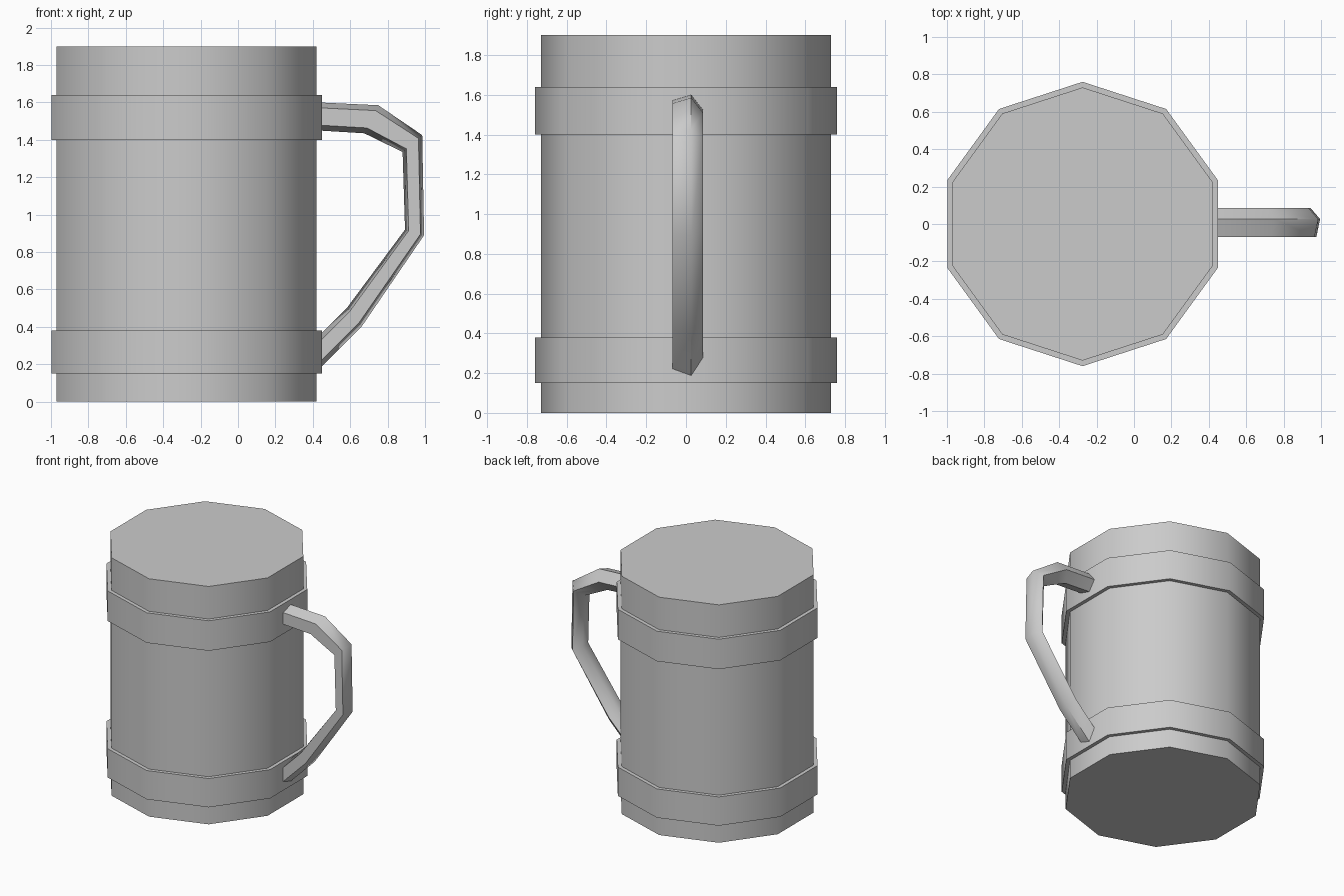
import bpy, bmesh
from math import sin, cos, pi, radians
from mathutils import Vector

cube = bpy.data.objects.get("Cube")
if cube:
    bpy.data.objects.remove(cube, do_unlink=True)

grey = bpy.data.materials.new("plain grey")
grey.use_nodes = True
colour = (0.6, 0.6, 0.6, 1)
grey.diffuse_color = colour
grey.node_tree.nodes["Principled BSDF"].inputs["Base Color"].default_value = colour

AXIS = -0.275  # x of the mug body centre


def finish(name, bm):
    bmesh.ops.recalc_face_normals(bm, faces=bm.faces)
    mesh = bpy.data.meshes.new(name)
    bm.to_mesh(mesh)
    bm.free()
    obj = bpy.data.objects.new(name, mesh)
    bpy.context.collection.objects.link(obj)
    mesh.materials.append(grey)
    bpy.ops.object.select_all(action="DESELECT")
    obj.select_set(True)
    bpy.context.view_layer.objects.active = obj
    bpy.ops.object.shade_smooth_by_angle(angle=radians(60))


def loft(name, rings):
    """Skin a list of point rings and close both ends."""
    bm = bmesh.new()
    loops = [[bm.verts.new(p) for p in ring] for ring in rings]
    n = len(loops[0])
    for a, b in zip(loops, loops[1:]):
        for i in range(n):
            j = (i + 1) % n
            bm.faces.new((a[i], a[j], b[j], b[i]))
    bm.faces.new(loops[0])
    bm.faces.new(loops[-1])
    finish(name, bm)


def decagon(radius, z):
    return [(AXIS + radius * sin(i * pi / 5), radius * cos(i * pi / 5), z)
            for i in range(10)]


# Ten-sided body and its two raised bands
for name, radius, low, high in (("mug_body", 0.73, 0, 1.9),
                                ("lower_band", 0.76, 0.15, 0.38),
                                ("upper_band", 0.76, 1.4, 1.64)):
    loft(name, [decagon(radius, low), decagon(radius, high)])

# Handle: pentagon section swept along matching outer and inner outline points
outer = [(0.43, 1.6), (0.75, 1.585), (0.985, 1.425), (0.995, 0.89), (0.66, 0.4), (0.43, 0.17)]
inner = [(0.43, 1.45), (0.675, 1.435), (0.88, 1.335), (0.893, 0.92), (0.585, 0.505), (0.43, 0.35)]
rings = []
for (ox, oz), (ix, iz) in zip(outer, inner):
    out, inn = Vector((ox, 0, oz)), Vector((ix, 0, iz))
    middle, half = (out + inn) / 2, (out - inn) / 2
    ring = []
    for k in range(5):
        angle = 2 * pi * k / 5
        side = Vector((0, 0.085 * cos(angle), 0))
        ring.append(middle + side + half * sin(angle) / sin(2 * pi / 5))
    rings.append(ring)
loft("handle", rings)
